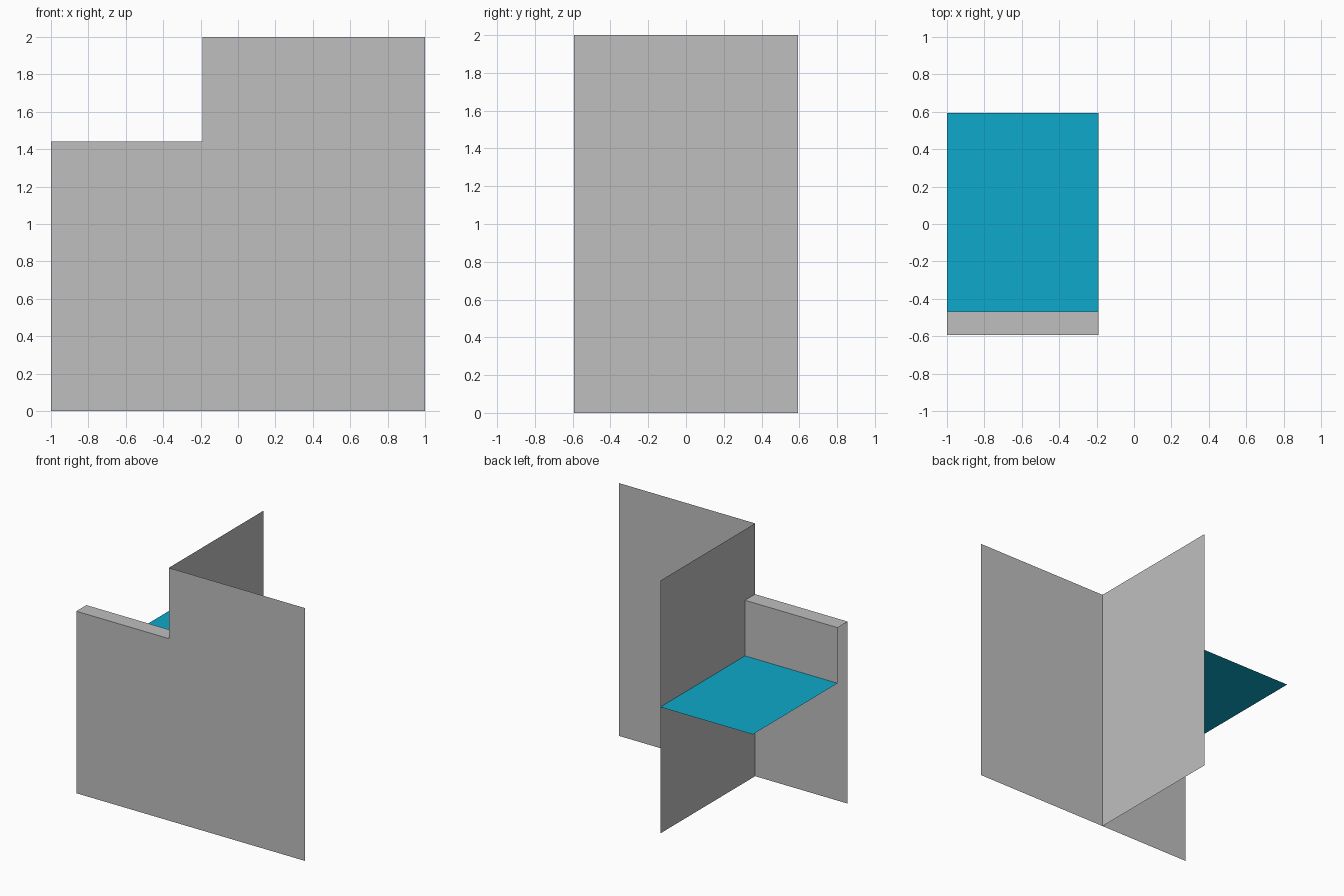
import bpy

cube = bpy.data.objects.get("Cube")
if cube:
    bpy.data.objects.remove(cube, do_unlink=True)


def make_material(name, color):
    mat = bpy.data.materials.new(name)
    mat.use_nodes = True
    mat.diffuse_color = color
    mat.node_tree.nodes["Principled BSDF"].inputs["Base Color"].default_value = color
    return mat


def sheet(name, corners, mat):
    """One flat, single-sided-thin panel from its outline."""
    mesh = bpy.data.meshes.new(name)
    mesh.from_pydata(corners, [], [range(len(corners))])
    mesh.materials.append(mat)
    obj = bpy.data.objects.new(name, mesh)
    bpy.context.collection.objects.link(obj)
    return obj


grey = make_material("light grey", (0.52, 0.52, 0.52, 1))
blue = make_material("cyan blue", (0.004, 0.395, 0.595, 1))

# Key planes of the layout
left, right, split = 1.0, -1.0, -0.19
front, back, inner = -0.593, 0.593, -0.467
top, parapet_top, floor_level = 2.0, 1.44, 1.0

# Stepped front wall
outline = [(right, 0), (left, 0), (left, top), (split, top),
           (split, parapet_top), (right, parapet_top)]
sheet("front_wall", [(x, front, z) for x, z in outline], grey)

# Full height wall running front to back
sheet("partition_wall", [(split, front, 0), (split, back, 0),
                         (split, back, top), (split, front, top)], grey)

# Balcony floor
sheet("balcony_floor", [(right, inner, floor_level), (split, inner, floor_level),
                        (split, back, floor_level), (right, back, floor_level)], blue)

# Parapet cap and its inner face
sheet("parapet_cap", [(right, front, parapet_top), (split, front, parapet_top),
                      (split, inner, parapet_top), (right, inner, parapet_top)], grey)
sheet("parapet_inner_face", [(split, inner, floor_level), (right, inner, floor_level),
                             (right, inner, parapet_top), (split, inner, parapet_top)], grey)
